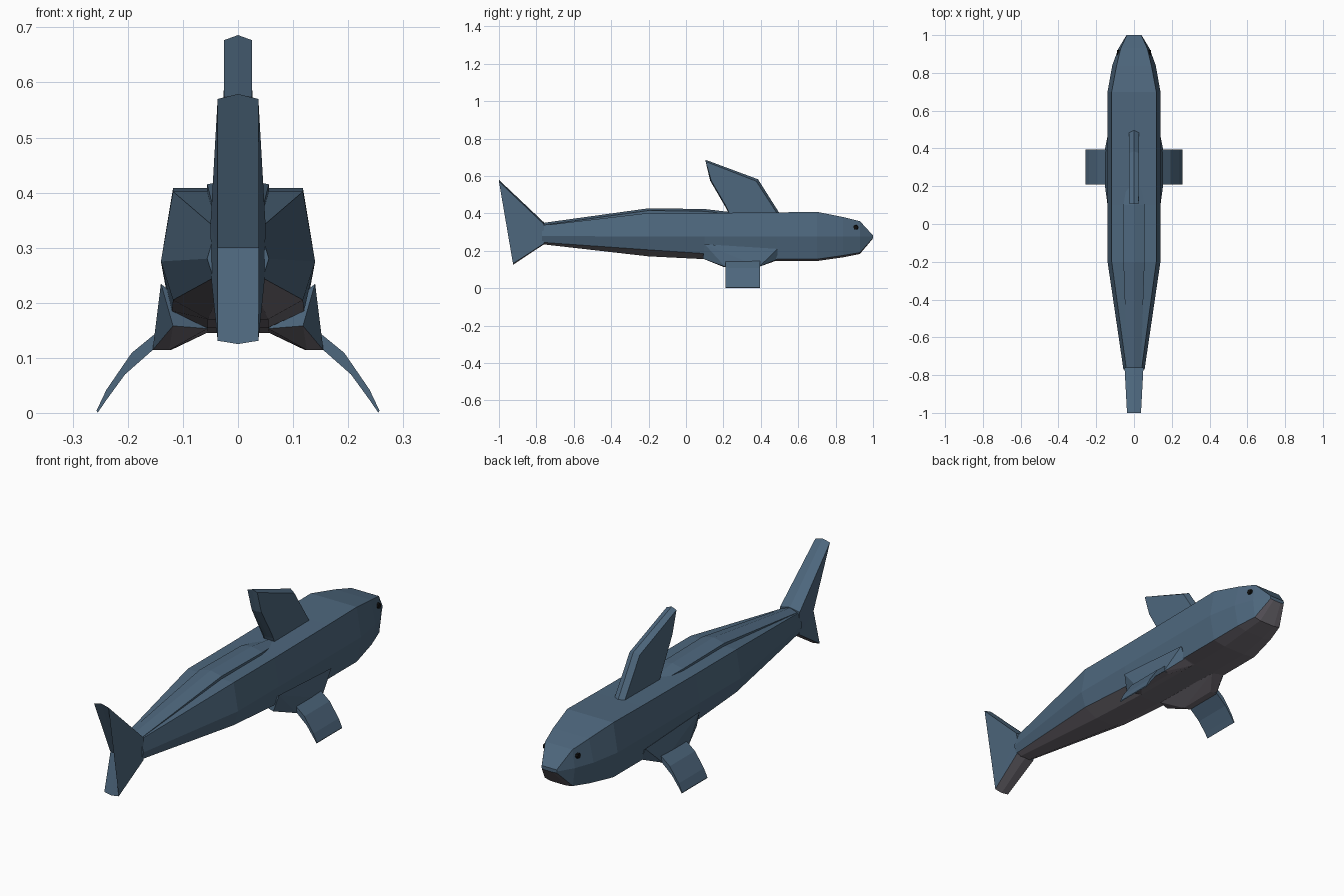
import bpy, bmesh, math
from mathutils import Vector, Matrix


def material(name, color):
    m = bpy.data.materials.new(name)
    m.diffuse_color = (*color, 1)
    return m


BLUE = material("slate_blue", (0.075, 0.135, 0.205))
GREY = material("belly_grey", (0.17, 0.155, 0.18))
BLACK = material("eye_black", (0.005, 0.005, 0.005))


def finish(bm, name, *mats):
    bmesh.ops.recalc_face_normals(bm, faces=bm.faces)
    me = bpy.data.meshes.new(name)
    bm.to_mesh(me)
    bm.free()
    for m in mats:
        me.materials.append(m)
    ob = bpy.data.objects.new(name, me)
    bpy.context.collection.objects.link(ob)
    return ob


def loft(name, rings, mats, grey=()):
    """Join closed rings of points; strips listed in grey take the second material."""
    bm = bmesh.new()
    vs = [[bm.verts.new(p) for p in r] for r in rings]
    n = len(vs[0])
    for a, b in zip(vs, vs[1:]):
        for i in range(n):
            j = (i + 1) % n
            f = bm.faces.new((a[i], a[j], b[j], b[i]))
            f.material_index = 1 if i in grey else 0
    bm.faces.new(vs[0])
    bm.faces.new(vs[-1])
    return finish(bm, name, *mats)


def fin(name, outline, grey=()):
    """Upright fin: outline of (y, z, half thickness, ridge dy, ridge dz)."""
    bm = bmesh.new()
    sides = [[bm.verts.new((s * t, y + dy * (s == 0), z + dz * (s == 0)))
              for y, z, t, dy, dz in outline] for s in (-1, 0, 1)]
    n = len(outline)
    for a, b in zip(sides, sides[1:]):
        for i in range(n):
            j = (i + 1) % n
            f = bm.faces.new((a[i], a[j], b[j], b[i]))
            f.material_index = 1 if i in grey else 0
    caps = [bm.faces.new(sides[0]), bm.faces.new(sides[2])]
    bmesh.ops.triangulate(bm, faces=caps)
    return finish(bm, name, BLUE, GREY)


# Body sections: y, top half width, top z, mid half width, mid z,
# lower half width, lower z, belly half width, belly z
sections = [
    (-0.77, 0.040, 0.335, 0.056, 0.28, 0.045, 0.245, 0.025, 0.235),
    (-0.20, 0.118, 0.402, 0.140, 0.275, 0.118, 0.205, 0.055, 0.17),
    (0.10, 0.118, 0.402, 0.140, 0.275, 0.120, 0.185, 0.055, 0.155),
    (0.49, 0.118, 0.405, 0.140, 0.275, 0.118, 0.155, 0.055, 0.145),
    (0.70, 0.118, 0.408, 0.140, 0.275, 0.118, 0.155, 0.055, 0.145),
    (0.84, 0.092, 0.380, 0.115, 0.275, 0.096, 0.175, 0.050, 0.165),
    (0.93, 0.070, 0.358, 0.082, 0.275, 0.072, 0.190, 0.040, 0.183),
    (1.00, 0.038, 0.282, 0.040, 0.275, 0.038, 0.268, 0.020, 0.266),
]
rings = []
for y, *v in sections:
    half = [(v[i], y, v[i + 1]) for i in range(0, 8, 2)]
    rings.append(half + [(-x, q, z) for x, q, z in reversed(half)])
loft("body", rings, (BLUE, GREY), grey=(2, 3, 4))

# Low raised ridge running from the dorsal fin to the tail
ridge = [(0.25, 0.03, 0.405), (0.10, 0.056, 0.423), (-0.20, 0.056, 0.427), (-0.77, 0.036, 0.348)]
loft("back_ridge", [[(-w, y, z - 0.06), (-w, y, z - 0.012), (0, y, z),
                     (w, y, z - 0.012), (w, y, z - 0.06)] for y, w, z in ridge], (BLUE,))

# Dorsal fin
fin("dorsal_fin", [
    (0.49, 0.395, 0.026, 0.01, 0.005), (0.375, 0.572, 0.026, 0.01, 0.01),
    (0.105, 0.677, 0.025, 0, 0.009), (0.135, 0.575, 0.025, -0.006, 0),
    (0.225, 0.42, 0.026, -0.006, 0), (0.24, 0.38, 0.026, 0, 0)])

# Tail fin with long upper and short lower lobe
fin("tail_fin", [
    (-0.76, 0.342, 0.050, 0, 0.010), (-1.0, 0.570, 0.037, 0, 0.009),
    (-0.88, 0.300, 0.037, 0, 0), (-0.925, 0.131, 0.037, 0, -0.006),
    (-0.76, 0.238, 0.048, 0, -0.004)], grey=(3,))

for side, s in (("left", -1), ("right", 1)):
    # Flared shoulder where the pectoral fin meets the body
    pts = [(0.140, 0.10, 0.235), (0.118, 0.09, 0.158), (0.125, 0.20, 0.114),
           (0.155, 0.21, 0.114), (0.140, 0.21, 0.156), (0.122, 0.39, 0.114),
           (0.155, 0.39, 0.114), (0.140, 0.39, 0.156), (0.135, 0.49, 0.210),
           (0.112, 0.49, 0.155), (0.055, 0.12, 0.153), (0.055, 0.48, 0.146)]
    bm = bmesh.new()
    for x, y, z in pts:
        bm.verts.new((s * x, y, z))
    bmesh.ops.convex_hull(bm, input=bm.verts)
    bm.normal_update()
    for f in bm.faces:
        f.material_index = 1 if f.normal.z < -0.75 else 0
    finish(bm, side + "_fin_root", BLUE, GREY)

    # Downward curving pectoral fin
    stations = [(0.135, 0.157, 0.130, 0.116), (0.155, 0.140, 0.155, 0.114),
                (0.193, 0.109, 0.208, 0.067), (0.239, 0.042, 0.240, 0.022),
                (0.257, 0.004, 0.255, 0.000)]
    loft(side + "_pectoral_fin",
         [[(s * a, 0.21, b), (s * a, 0.395, b), (s * c, 0.395, d), (s * c, 0.21, d)]
          if i != 2 else
          [(s * a, 0.21, b), (s * a, 0.395, b), (s * 0.205, 0.395, 0.07), (s * 0.205, 0.21, 0.07)]
          for i, (a, b, c, d) in enumerate(stations)], (BLUE,))

    # Eye
    bm = bmesh.new()
    bmesh.ops.create_cone(bm, cap_ends=True, segments=8, radius1=0.015, radius2=0.012, depth=0.02,
                          matrix=Matrix.Translation((s * 0.079, 0.908, 0.325))
                          @ Matrix.Rotation(s * math.pi / 2, 4, 'Y'))
    finish(bm, side + "_eye", BLACK)
